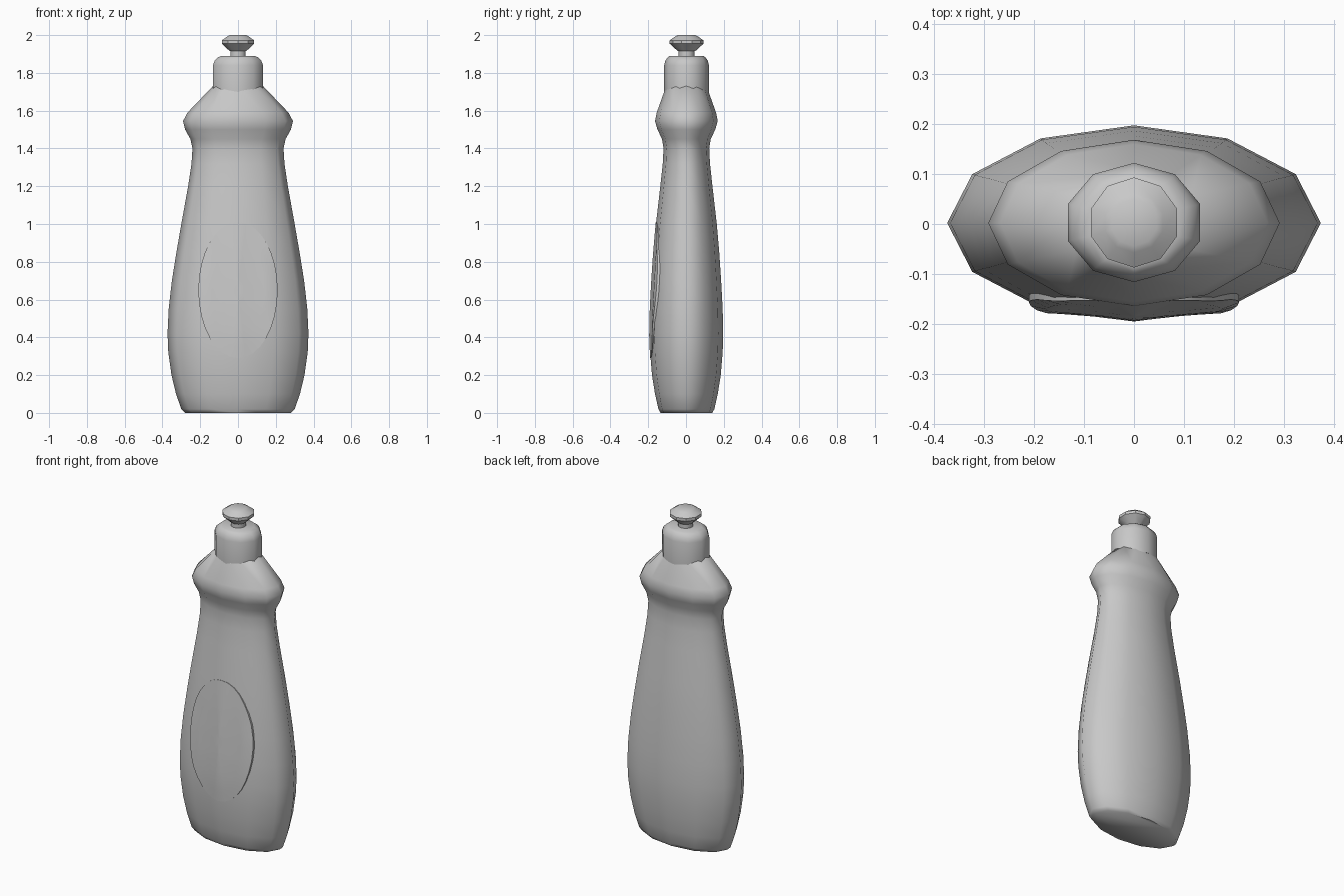
import bpy, bmesh, math

cube = bpy.data.objects.get("Cube")
if cube:
    bpy.data.objects.remove(cube)

grey = bpy.data.materials.new("light_grey_plastic")
grey.use_nodes = True
grey.diffuse_color = (0.58, 0.58, 0.58, 1)
grey.node_tree.nodes["Principled BSDF"].inputs["Base Color"].default_value = grey.diffuse_color


def finish(name, bm, angle):
    bmesh.ops.recalc_face_normals(bm, faces=bm.faces)
    mesh = bpy.data.meshes.new(name)
    bm.to_mesh(mesh)
    bm.free()
    mesh.materials.append(grey)
    obj = bpy.data.objects.new(name, mesh)
    bpy.context.collection.objects.link(obj)
    bpy.ops.object.select_all(action="DESELECT")
    obj.select_set(True)
    bpy.context.view_layer.objects.active = obj
    bpy.ops.object.shade_smooth_by_angle(angle=math.radians(angle))
    return obj


def loft(name, rings, sides, angle, y=0.0):
    """Stack oval rings given as (z, x radius, y radius); a vertex faces the back."""
    bm = bmesh.new()
    loops = []
    for z, rx, ry in rings:
        turn = [math.tau * i / sides for i in range(sides)]
        loops.append([bm.verts.new((rx * math.sin(t), y + ry * math.cos(t), z)) for t in turn])
    for low, high in zip(loops, loops[1:]):
        for i in range(sides):
            j = (i + 1) % sides
            bm.faces.new((low[i], low[j], high[j], high[i]))
    bm.faces.new(loops[0])
    bm.faces.new(loops[-1])
    return finish(name, bm, angle)


# Oval bottle body with pinched waist and flared shoulder
BODY = [(0, .28, .137), (.02, .3, .148), (.1, .328, .166), (.2, .352, .182),
        (.32, .369, .192), (.42, .373, .195), (.55, .367, .192), (.7, .35, .184),
        (.85, .326, .174), (1, .3, .161), (1.2, .264, .138), (1.32, .246, .125),
        (1.4, .241, .121), (1.45, .252, .129), (1.5, .28, .153), (1.545, .291, .166),
        (1.59, .267, .157), (1.73, .133, .107)]
loft("bottle_body", BODY, 12, 58, y=.002)

# Screw cap with rounded shoulder
loft("cap", [(1.7, .139, .119), (1.84, .139, .119), (1.865, .13, .112),
             (1.882, .112, .1), (1.89, .092, .09)], 10, 50, y=.003)

# Pull-up spout: stem and flared knob
loft("spout_stem", [(1.88, .043, .043), (1.93, .043, .043)], 10, 40, y=.003)
loft("spout_knob", [(1.915, .046, .046), (1.955, .09, .09), (1.972, .09, .09),
                    (1.993, .06, .06), (2, .047, .047)], 10, 30, y=.003)


def body_depth(x, z):
    """Distance of the faceted front surface from the middle plane."""
    for (z0, a0, b0), (z1, a1, b1) in zip(BODY, BODY[1:]):
        if z0 <= z <= z1:
            t = (z - z0) / (z1 - z0)
            rx, ry = a0 + t * (a1 - a0), b0 + t * (b1 - b0)
            break
    step = math.tau / 12
    k = int(math.asin(min(abs(x) / rx, 1)) / step)
    s0, s1 = math.sin(k * step), math.sin((k + 1) * step)
    c0, c1 = math.cos(k * step), math.cos((k + 1) * step)
    return ry * (c0 + (abs(x) / rx - s0) / (s1 - s0) * (c1 - c0)) - .002


# Oval front label panel, lifting slightly away at its sides
bm = bmesh.new()
SIDES, STEPS = 32, 6
centre = bm.verts.new((0, -body_depth(0, .65) - .002, .65))
rings = []
for s in range(1, STEPS + 1):
    ring = []
    for i in range(SIDES):
        t = math.tau * i / SIDES
        x, z = .21 * s / STEPS * math.cos(t), .65 + .36 * s / STEPS * math.sin(t)
        ring.append(bm.verts.new((x, -body_depth(x, z) - .002 - .012 * (x / .21) ** 2, z)))
    rings.append(ring)
rings.append([bm.verts.new((v.co.x, v.co.y + .018, v.co.z)) for v in rings[-1]])
for i in range(SIDES):
    j = (i + 1) % SIDES
    bm.faces.new((centre, rings[0][i], rings[0][j]))
    for inner, outer in zip(rings, rings[1:]):
        bm.faces.new((inner[i], outer[i], outer[j], inner[j]))
bm.faces.new(rings[-1])
finish("front_label", bm, 40)
